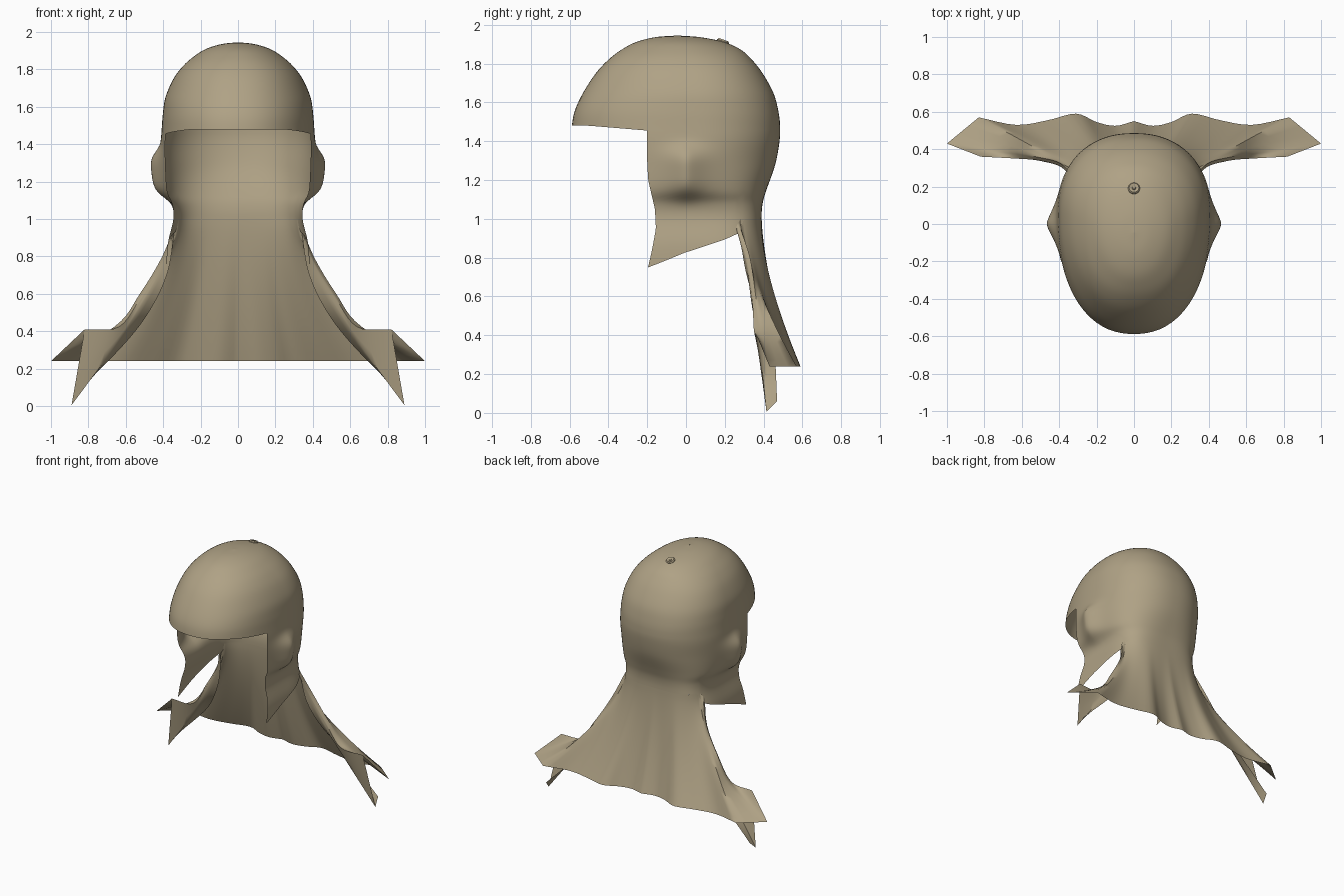
import bpy, bmesh, math
from mathutils import Vector

if "Cube" in bpy.data.objects:
    bpy.data.objects.remove(bpy.data.objects["Cube"])

cloth = bpy.data.materials.new("tan cloth")
cloth.diffuse_color = (0.43, 0.36, 0.235, 1)
cloth.use_nodes = True
cloth.node_tree.nodes["Principled BSDF"].inputs["Base Color"].default_value = cloth.diffuse_color


def spline(pts, sub):
    """Catmull-Rom curve through points of any dimension."""
    pts = [Vector(p) for p in pts]
    ext = [2 * pts[0] - pts[1]] + pts + [2 * pts[-1] - pts[-2]]
    out = []
    for i in range(len(pts) - 1):
        a, b, c, d = ext[i:i + 4]
        for s in range(sub):
            t = s / sub
            out.append(0.5 * (2 * b + (c - a) * t + (2 * a - 5 * b + 4 * c - d) * t * t
                              + (3 * b - a - 3 * c + d) * t ** 3))
    return out + [pts[-1]]


def lookup(table, v):
    """Linear interpolation in a table of rows sorted by their first value."""
    if v <= table[0][0]:
        return table[0]
    for p, q in zip(table, table[1:]):
        if v <= q[0]:
            t = (v - p[0]) / max(q[0] - p[0], 1e-6)
            return [a + (b - a) * t for a, b in zip(p, q)]
    return table[-1]


def add_grid(bm, rows):
    vs = [[bm.verts.new(p) for p in r] for r in rows]
    for a, b in zip(vs, vs[1:]):
        for i in range(len(a) - 1):
            bm.faces.new((a[i], a[i + 1], b[i + 1], b[i]))


def finish(name, bm, angle=50):
    """Weld, mirror across x and shade smooth."""
    bmesh.ops.remove_doubles(bm, verts=bm.verts, dist=0.0005)
    bmesh.ops.recalc_face_normals(bm, faces=bm.faces)
    # outward means away from the head axis for most of the sheet
    if sum(f.normal.dot(f.calc_center_median() - Vector((0, 0, f.calc_center_median().z)))
           * f.calc_area() for f in bm.faces) < 0:
        bmesh.ops.reverse_faces(bm, faces=bm.faces)
    me = bpy.data.meshes.new(name)
    bm.to_mesh(me)
    bm.free()
    me.materials.append(cloth)
    ob = bpy.data.objects.new(name, me)
    bpy.context.collection.objects.link(ob)
    mod = ob.modifiers.new("mirror", 'MIRROR')
    mod.use_clip = True
    for o in bpy.context.selected_objects:
        o.select_set(False)
    ob.select_set(True)
    bpy.context.view_layer.objects.active = ob
    bpy.ops.object.shade_smooth_by_angle(angle=math.radians(angle))


# head cross-sections: z, front y, back y, half width, squareness
low = [(0.73, -.59, .42, .385, 3.6), (0.87, -.59, .40, .375, 3.6), (1.0, -.59, .39, .345, 3.6),
       (1.08, -.59, .395, .352, 3.2), (1.15, -.59, .415, .385, 2.7), (1.28, -.59, .46, .405, 2.3),
       (1.40, -.59, .482, .412, 2.25)]
high = [(1.48, -.588, .485, .408, 2.25), (1.56, -.572, .475, .402, 2.25), (1.65, -.53, .45, .388, 2.2),
        (1.75, -.465, .395, .345, 2.2), (1.82, -.40, .34, .292, 2.2), (1.87, -.335, .285, .235, 2.1),
        (1.91, -.26, .20, .17, 2), (1.936, -.16, .075, .085, 2), (1.945, -.046, -.044, .001, 2)]
dense = spline(low + high, 5)
front_edge = [(0.73, -.20), (0.84, -.175), (0.95, -.155), (1.05, -.16), (1.2, -.195), (1.3, -.2)]
flap_hem = [(-.2, .73), (0, .825), (.2, .895), (.28, .93), (.31, 1.0)]


def centre(z):
    t = min(max((z - 1.65) / 0.295, 0), 1)
    return 0.05 - 0.095 * t * t


def head_point(phi, z):
    _, f, b, w, n = lookup(dense, z)
    yc = centre(z)
    c, s = -math.cos(phi), math.sin(phi)
    d = (b - yc) if c > 0 else (yc - f)
    r = (abs(c / d) ** n + abs(s / w) ** n) ** (-1 / n)
    x, y = r * s, yc + r * c
    # ear bulge
    x += 0.062 * math.exp(-(abs(y) / 0.1) ** 1.6 - ((z - 1.24) / 0.13) ** 4)
    return Vector((0 if s < 1e-6 else x, y, z))


def edge_angle(z):
    _, f, b, w, n = lookup(dense, z)
    y = lookup(front_edge, z)[1]
    t = (0.05 - y) / (0.05 - f)
    return math.atan2(w * (1 - t ** n) ** (1 / n), 0.05 - y)


# hood: crown with a peak over the open face, then sides and ear flaps
bm = bmesh.new()
K, N, R, RIM = 18, 56, 40, 1.455
pe = edge_angle(RIM)
phis = [pe * i / K for i in range(K)] + [pe + (math.pi - pe) * i / N for i in range(N + 1)]
rim = []
for p in phis:
    y = head_point(p, RIM).y
    rim.append(head_point(p, RIM + 0.025 * min(max((-.2 - y) / .3, 0), 1)))
add_grid(bm, [rim] + [[head_point(p, v[0]) for p in phis] for v in dense if v[0] > 1.49])
sides = []
for r in range(R + 1):
    row = []
    for i in range(N + 1):
        u = i / N
        e = edge_angle(0.93)
        bottom = lookup(flap_hem, head_point(e + (math.pi - e) * u, 0.93).y)[1]
        z = RIM + (bottom - RIM) * r / R
        e = edge_angle(z)
        row.append(head_point(e + (math.pi - e) * u, z))
    sides.append(row)
add_grid(bm, sides)
finish("hood", bm)

# neck cape: flared back sheet with a wavy hem, then folded wings and hanging points
back = [(0, 0, .55), (.06, .10, .525), (.13, .2, .545), (.19, .31, .59),
        (.25, .46, .555), (.29, .63, .53), (.318, .83, .57)]   # top x, hem x, hem y
S = 24
columns = []
for xt, xh, yh in [tuple(v) for v in spline(back, 4)]:
    yt = .05 + .34 * (1 - (abs(xt) / .345) ** 3.6) ** (1 / 3.6)
    columns.append([Vector((xt + (xh - xt) * t ** 1.6, yt + (yh - yt) * t ** 1.5, 1 - .76 * t))
                    for t in [i / S for i in range(S + 1)]])
folds = [
    [(.335, .27, .98), (.405, .33, .8), (.525, .36, .6), (.66, .39, .425), (1.0, .43, .24)],
    [(.343, .26, .96), (.40, .31, .78), (.515, .34, .59), (.635, .35, .425), (.82, .36, .41)],
    [(.343, .26, .945), (.395, .31, .76), (.51, .34, .55), (.65, .38, .33), (.89, .415, .005)],
    [(.34, .275, .93), (.375, .31, .72), (.46, .37, .53), (.60, .45, .34), (.875, .47, .06)]]
for f in folds:
    new, old = spline(f, S // 4), columns[-1]
    for k in (1, 2, 3):
        columns.append([a.lerp(b, k / 3) for a, b in zip(old, new)])
bm = bmesh.new()
add_grid(bm, [list(r) for r in zip(*columns)])
finish("neck_cape", bm, 60)

# crown button: lathed disc with a raised rim and a small central stud
bm = bmesh.new()
profile = [(.03, -.02), (.032, .004), (.026, .012), (.018, .010), (.010, .006), (.007, .012), (0, .013)]
add_grid(bm, [[(r * math.sin(a), -r * math.cos(a), z) for a in [math.pi * i / 10 for i in range(11)]]
              for r, z in profile])
finish("crown_button", bm, 40)
button = bpy.context.object
button.location = (0, .19, 1.912)
button.rotation_euler = (math.radians(-20), 0, 0)
